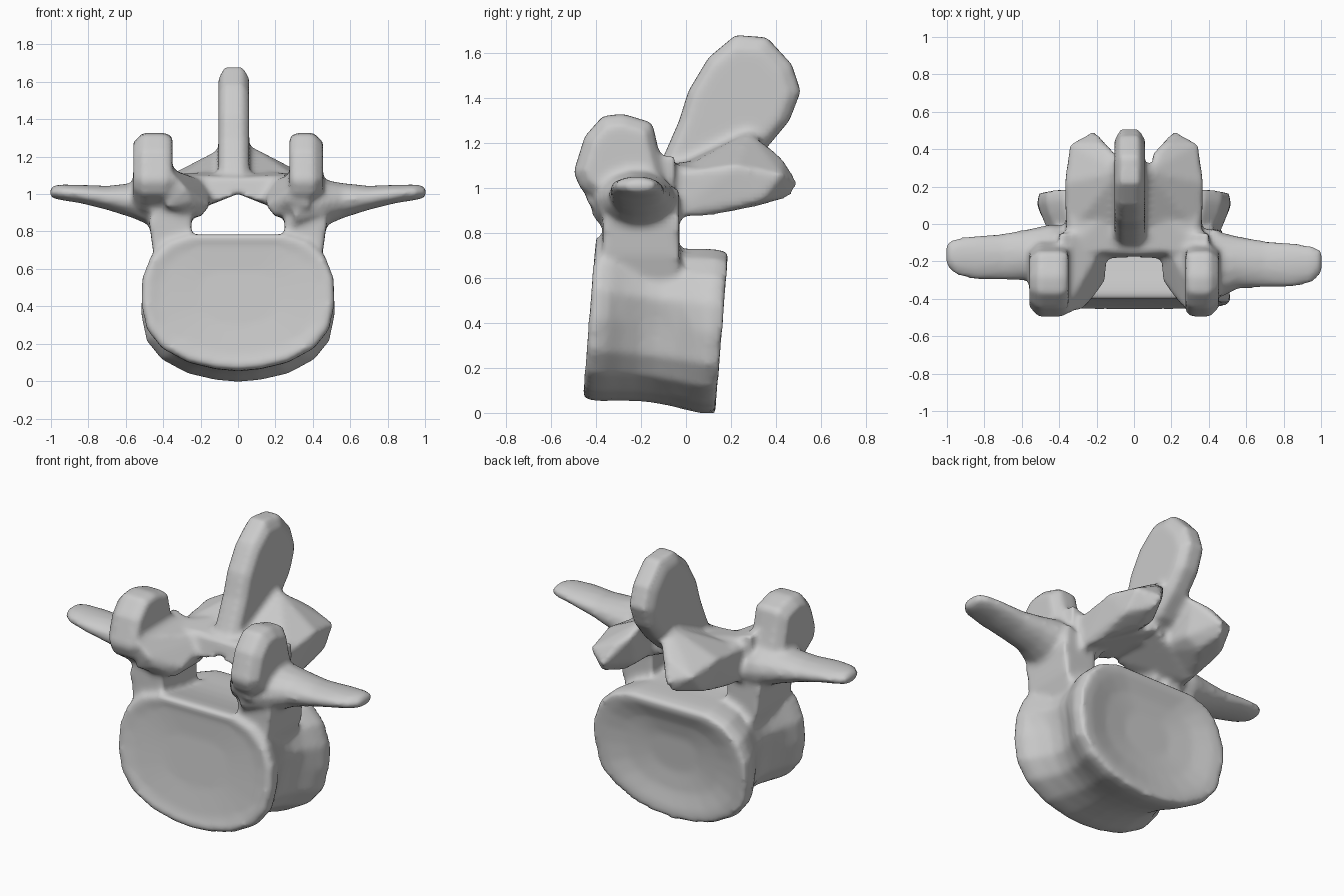
import bpy, bmesh
from math import cos, sin, tau

if "Cube" in bpy.data.objects:
    bpy.data.objects.remove(bpy.data.objects["Cube"])

bm = bmesh.new()


def loft(rings):
    """Closed skin through a list of equal-length point rings."""
    vs = [[bm.verts.new(p) for p in r] for r in rings]
    n = len(vs[0])
    for a, b in zip(vs, vs[1:]):
        for i in range(n):
            j = (i + 1) % n
            bm.faces.new((a[i], a[j], b[j], b[i]))
    bm.faces.new(vs[0][::-1])
    bm.faces.new(vs[-1])


def hull(points):
    """Convex lump around points."""
    part = bmesh.new()
    for p in points:
        part.verts.new(p)
    res = bmesh.ops.convex_hull(part, input=part.verts)
    loose = [g for g in set(res["geom_interior"] + res["geom_unused"]) if isinstance(g, bmesh.types.BMVert)]
    bmesh.ops.delete(part, geom=loose, context='VERTS')
    copy = {v: bm.verts.new(v.co) for v in part.verts}
    for f in part.faces:
        bm.faces.new([copy[v] for v in f.verts])
    part.free()


def slab(stations):
    """Loft of side outlines (y, z) standing at given x."""
    loft([[(x, y, z) for y, z in outline] for x, outline in stations])


def shrink(outline, k):
    cy = sum(p[0] for p in outline) / len(outline)
    cz = sum(p[1] for p in outline) / len(outline)
    return [(cy + (y - cy) * k, cz + (z - cz) * k) for y, z in outline]


# vertebral body: dished end plates, sides pinched mostly low down
half = [(0, .77), (.26, .77), (.38, .73), (.47, .65), (.515, .53), (.52, .4),
        (.49, .26), (.41, .16), (.27, .085), (.12, .05), (0, .04)]
outline = half + [(-x, z) for x, z in half[-2:0:-1]]
# cap scale, pinch, position along the drum
stations = [(.4, 0, .045), (.8, 0, .025), (.95, 0, 0), (1, 0, .04), (1, .02, .14), (1, .09, .26),
            (1, .15, .4), (1, .16, .52), (1, .12, .66), (1, .04, .8), (1, 0, .9), (.98, 0, 1),
            (.84, 0, .99), (.6, 0, .94), (.3, 0, .91)]
rings = []
for s, pinch, t in stations:
    ring = []
    for x, z in outline:
        side = 1 - pinch * (1.2 if z < .45 else .8)
        zz = .44 + (z - .44) * s * (1 - pinch * .35)
        ring.append((x * s * side, -.45 + .595 * t + .08 * (zz - .2), zz + .02 - .07 * t))
    rings.append(ring)
loft(rings)

# spinous process
blade = [(-.17, 1.0), (-.1, 1.14), (-.03, 1.3), (.01, 1.43), (.1, 1.58), (.22, 1.68), (.36, 1.67),
         (.47, 1.55), (.51, 1.43), (.46, 1.3), (.36, 1.18), (.25, 1.08), (.05, 1.0)]
slab([(-.105, shrink(blade, .82)), (-.07, blade), (.025, blade), (.06, shrink(blade, .82))])

knob = [(-.5, 1.07), (-.45, 1.23), (-.37, 1.32), (-.28, 1.33), (-.15, 1.29), (-.12, 1.16),
        (-.08, 1.02), (-.12, .9), (-.32, .9), (-.47, 1.0)]
for m in (-1, 1):
    # pedicle
    hull([(m * x, y, z) for x, z in ((.28, .6), (.4, .5), (.455, .7), (.475, .85), (.44, 1.0), (.25, .9), (.25, .72))
          for y in (-.37, -.03)])
    # upper joint knob, standing wider on the left
    a, b = (.35, .56) if m < 0 else (.275, .455)
    slab([(m * a, shrink(knob, .9)), (m * (a + .04), knob),
          (m * (b - .05), knob), (m * b, shrink(knob, .75))])
    # sloping inner facet
    hull([(m * x, y, z) for x, y, z in (
        (.2, -.34, .88), (.2, -.05, .88), (.15, -.3, .94), (.13, -.05, 1.05), (.38, -.48, 1.14),
        (.4, -.05, 1.15), (.38, -.44, .93), (.4, -.05, .86), (.28, -.46, 1.03), (.25, -.43, .96))])
    # lamina
    hull([(m * x, y, z) for x, y, z in (
        (0, -.18, 1.0), (0, -.16, 1.09), (0, .2, 1.02), (0, .2, 1.14),
        (.36, -.2, .88), (.36, -.15, 1.1), (.33, .08, .87), (.33, .08, 1.09))])
    # lower joint process
    hull([(m * x, y, z) for x, y, z in (
        (.09, 0, 1.0), (.07, 0, 1.12), (.08, .28, 1.25), (.1, .38, 1.17), (.12, .3, .98),
        (.21, .5, 1.02), (.24, .46, .96), (.2, .32, .92), (.36, -.06, .87), (.36, -.06, 1.06),
        (.37, .22, 1.1), (.34, .43, 1.06), (.35, .33, .94), (.33, .12, .88), (.18, .43, 1.13))])
    # transverse process
    dy = .02 if m < 0 else -.02
    path = [(.3, -.22, .92, .19, .14), (.45, -.2, .95, .18, .13), (.56, -.185, .965, .14, .095),
            (.7, -.195, .98, .125, .065), (.84, -.2, 1.0, .12, .05), (.95, -.195, 1.01, .1, .042),
            (1.005, -.18, 1.01, .06, .03)]
    loft([[(m * x, y + dy + ry * cos(tau * i / 14), z + rz * sin(tau * i / 14)) for i in range(14)]
          for x, y, z, ry, rz in path])

bmesh.ops.recalc_face_normals(bm, faces=bm.faces)
mesh = bpy.data.meshes.new("vertebra")
bm.to_mesh(mesh)
bm.free()
vertebra = bpy.data.objects.new("vertebra", mesh)
bpy.context.collection.objects.link(vertebra)

# fuse the parts into one bone surface
fuse = vertebra.modifiers.new("fuse", 'REMESH')
fuse.mode = 'VOXEL'
fuse.voxel_size = .018
fuse.use_smooth_shade = True
soften = vertebra.modifiers.new("soften", 'SMOOTH')
soften.factor = .5
soften.iterations = 4
